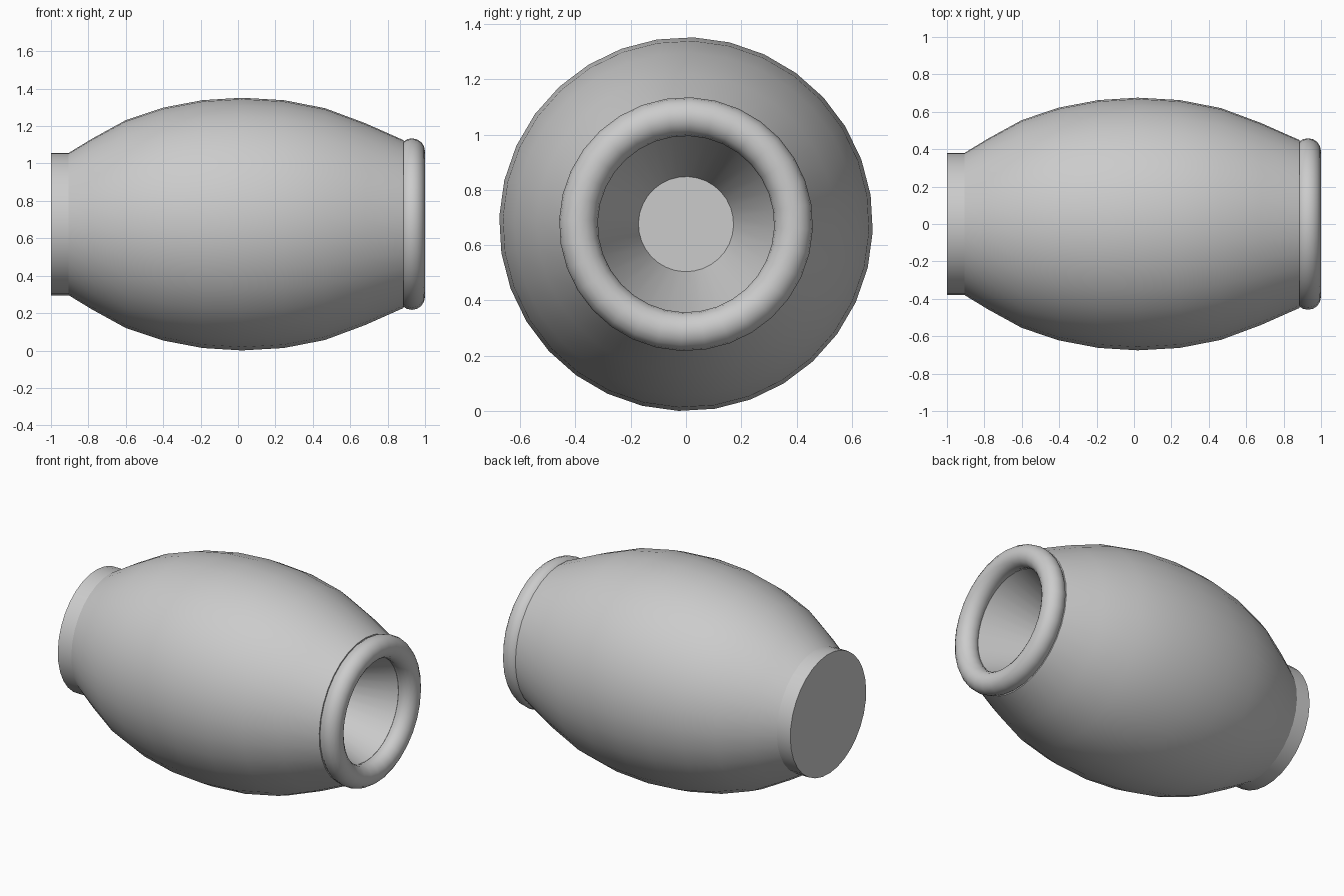
import bpy
import bmesh
import math

if "Cube" in bpy.data.objects:
    bpy.data.objects.remove(bpy.data.objects["Cube"])

SIDES = 32
AXIS_Z = 0.676
TURN = math.radians(-2.3)

grey = bpy.data.materials.new("light grey")
grey.diffuse_color = (0.6, 0.6, 0.6, 1.0)
grey.use_nodes = True
grey.node_tree.nodes["Principled BSDF"].inputs["Base Color"].default_value = grey.diffuse_color


def lathe(name, profile, closed=False, angle=25):
    """Turn (x, radius) points around the x axis; open profiles get end discs."""
    bm = bmesh.new()
    rings = []
    for x, r in profile:
        ring = []
        for i in range(SIDES):
            t = TURN + 2 * math.pi * i / SIDES
            ring.append(bm.verts.new((x, r * math.sin(t), AXIS_Z - r * math.cos(t))))
        rings.append(ring)
    pairs = list(zip(rings, rings[1:]))
    if closed:
        pairs.append((rings[-1], rings[0]))
    for a, b in pairs:
        for i in range(SIDES):
            j = (i + 1) % SIDES
            bm.faces.new((a[i], a[j], b[j], b[i]))
    if not closed:
        bm.faces.new(rings[0])
        bm.faces.new(rings[-1])
    bmesh.ops.recalc_face_normals(bm, faces=bm.faces)
    mesh = bpy.data.meshes.new(name)
    bm.to_mesh(mesh)
    bm.free()
    mesh.materials.append(grey)
    obj = bpy.data.objects.new(name, mesh)
    bpy.context.collection.objects.link(obj)
    bpy.ops.object.select_all(action='DESELECT')
    obj.select_set(True)
    bpy.context.view_layer.objects.active = obj
    bpy.ops.object.shade_smooth_by_angle(angle=math.radians(angle))
    return obj


# Barrel body: short collar, bulging wall, then the tapered cavity and its floor
lathe("barrel_body", [
    (-1.0, 0.381), (-0.905, 0.381),
    (-0.78, 0.457), (-0.60, 0.556), (-0.40, 0.623), (-0.19, 0.663), (0.02, 0.676),
    (0.245, 0.663), (0.465, 0.62), (0.68, 0.54), (0.885, 0.449),
    (0.90, 0.325), (0.50, 0.172),
])

# Rounded lip around the opening
LIP_STEPS = 16
lathe("rounded_lip", [
    (0.93 + 0.07 * math.cos(2 * math.pi * k / LIP_STEPS),
     0.389 + 0.07 * math.sin(2 * math.pi * k / LIP_STEPS))
    for k in range(LIP_STEPS)
], closed=True, angle=40)
